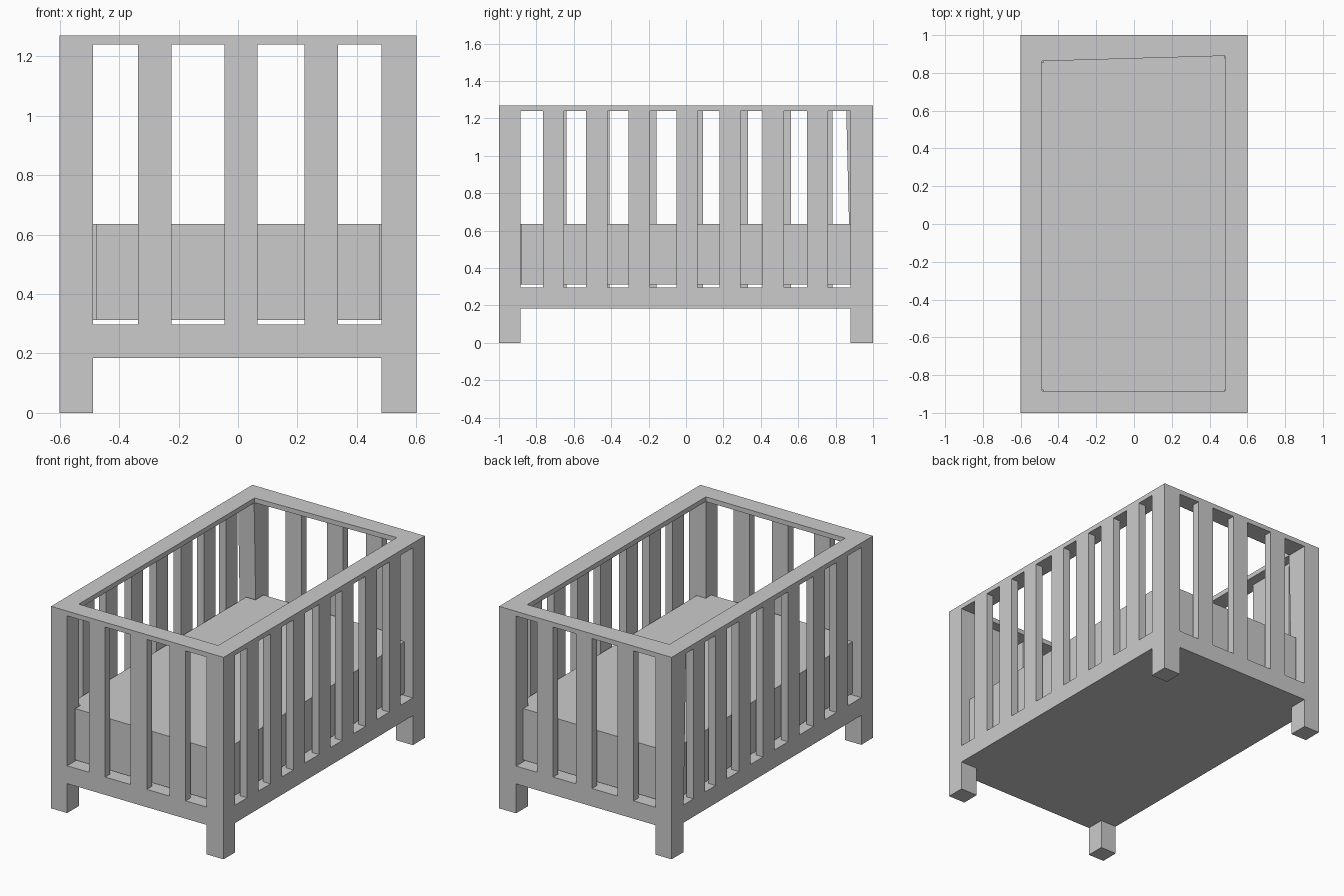
import bpy, bmesh

if "Cube" in bpy.data.objects:
    bpy.data.objects.remove(bpy.data.objects["Cube"])


def prism(name, bottom, z0, z1, top=None):
    """Solid between a bottom outline and a top outline (counter-clockwise)."""
    bm = bmesh.new()
    lo = [bm.verts.new((x, y, z0)) for x, y in bottom]
    hi = [bm.verts.new((x, y, z1)) for x, y in (top or bottom)]
    bm.faces.new(lo[::-1])
    bm.faces.new(hi)
    n = len(lo)
    for i in range(n):
        j = (i + 1) % n
        bm.faces.new((lo[i], lo[j], hi[j], hi[i]))
    return finish(name, bm)


def frame(name, outer, inner, z0, z1):
    """Flat ring between two outlines."""
    bm = bmesh.new()
    o0, o1, i0, i1 = [[bm.verts.new((x, y, z)) for x, y in loop]
                      for loop in (outer, inner) for z in (z0, z1)]
    for a in range(4):
        b = (a + 1) % 4
        bm.faces.new((o0[a], o0[b], o1[b], o1[a]))
        bm.faces.new((i0[b], i0[a], i1[a], i1[b]))
        bm.faces.new((o1[a], o1[b], i1[b], i1[a]))
        bm.faces.new((o0[b], o0[a], i0[a], i0[b]))
    return finish(name, bm)


def finish(name, bm):
    bmesh.ops.recalc_face_normals(bm, faces=bm.faces)
    mesh = bpy.data.meshes.new(name)
    bm.to_mesh(mesh)
    bm.free()
    ob = bpy.data.objects.new(name, mesh)
    bpy.context.collection.objects.link(ob)
    return ob


def rect(x0, x1, y0, y1):
    return [(x0, y0), (x1, y0), (x1, y1), (x0, y1)]


BASE0, BASE1, RAIL0, RAIL1 = 0.185, 0.297, 1.24, 1.27
XL, XR, YF, YB = -0.488, 0.482, -0.885, 0.88   # inner faces of the posts
T = 0.05                                        # slat thickness

# Solid base and top rail (its opening is slightly skewed)
outline = rect(-0.6, 0.6, -1, 1)
prism("base", outline, BASE0, BASE1)
frame("top_rail", outline, [(XL, YF), (XR, YF), (XR, 0.89), (XL, 0.862)], RAIL0, RAIL1)

# Legs and corner posts
for side, x0, x1 in (("left", -0.6, XL), ("right", XR, 0.6)):
    for end, y0, y1 in (("front", -1, YF), ("back", YB, 1)):
        foot = rect(x0, x1, y0, y1)
        prism(f"{end}_{side}_leg", foot, 0, BASE0)
        top = None
        if (end, side) == ("back", "left"):
            top = rect(x0, x1, 0.857, y1)       # this post widens upward
        prism(f"{end}_{side}_post", foot, BASE1, RAIL0, top)

# End slats
for i, x in enumerate((-0.28, 0.01, 0.28)):
    prism(f"front_slat_{i}", rect(x - 0.056, x + 0.056, -1, -1 + T), BASE1, RAIL0)
    prism(f"back_slat_{i}", rect(x - 0.056, x + 0.056, 1 - T, 1), BASE1, RAIL0)

# Side slats, left row slightly out of step with the right row
rights = (-0.708, -0.478, -0.25, 0.005, 0.235, 0.467, 0.703)
lefts = (-0.697, -0.467, -0.215, 0.035, 0.275, 0.505, 0.725)
for i, (r, l) in enumerate(zip(rights, lefts)):
    prism(f"right_slat_{i}", rect(0.6 - T, 0.6, r - 0.057, r + 0.057), BASE1, RAIL0)
    prism(f"left_slat_{i}", rect(-0.6, -0.6 + T, l - 0.057, l + 0.057), BASE1, RAIL0)

# Mattress, notched round the corner posts
mx, my, nx, ny = 0.542, 0.935, 0.478, 0.88
prism("mattress", [(-nx, -my), (nx, -my), (nx, -ny), (mx, -ny), (mx, ny), (nx, ny),
                   (nx, my), (-nx, my), (-nx, 0.855), (-mx, 0.855), (-mx, -ny), (-nx, -ny)],
      0.312, 0.635)
